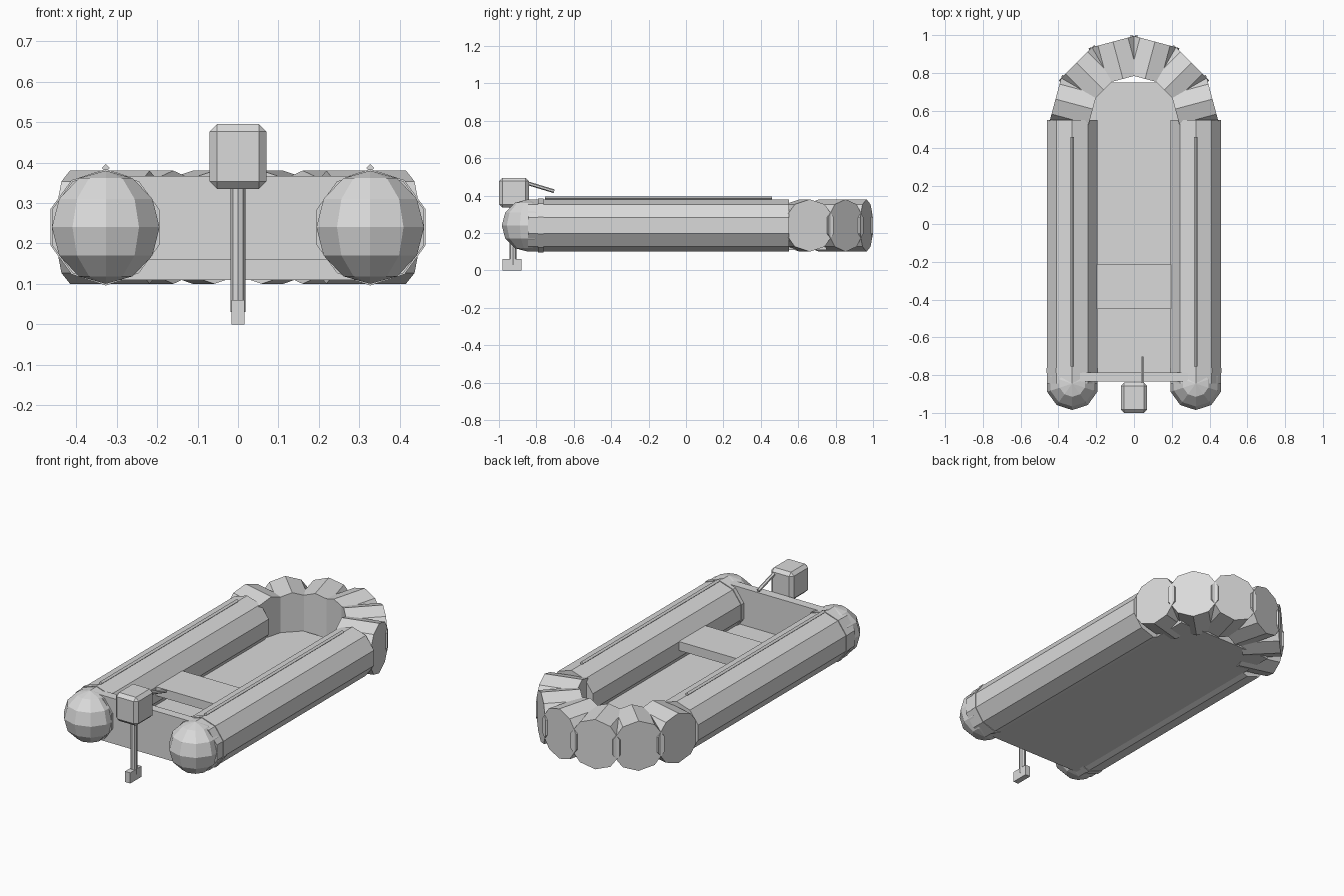
import bpy, bmesh
from math import sin, cos, pi, radians
from mathutils import Vector, Matrix

default_cube = bpy.data.objects.get("Cube")
if default_cube:
    bpy.data.objects.remove(default_cube)

grey = bpy.data.materials.new("light grey")
grey.use_nodes = True
colour = (0.7, 0.7, 0.7, 1)
grey.diffuse_color = colour
grey.node_tree.nodes["Principled BSDF"].inputs["Base Color"].default_value = colour


def finish(name, bm):
    bmesh.ops.recalc_face_normals(bm, faces=bm.faces)
    mesh = bpy.data.meshes.new(name)
    bm.to_mesh(mesh)
    bm.free()
    mesh.materials.append(grey)
    obj = bpy.data.objects.new(name, mesh)
    bpy.context.collection.objects.link(obj)
    return obj


def rod(name, start, end, radius, sides):
    """Flat-sided cylinder between two points, with one ridge facing up."""
    start, end = Vector(start), Vector(end)
    axis = (end - start).normalized()
    side = axis.cross((0, 0, 1))
    side = side.normalized() if side.length > 0.01 else Vector((1, 0, 0))
    up = side.cross(axis)
    bm = bmesh.new()
    rings = []
    for centre in (start, end):
        rings.append([bm.verts.new(centre + radius * (up * cos(t) + side * sin(t)))
                      for t in (2 * pi * i / sides for i in range(sides))])
        bm.faces.new(rings[-1])
    for i in range(sides):
        j = (i + 1) % sides
        bm.faces.new((rings[0][i], rings[0][j], rings[1][j], rings[1][i]))
    return finish(name, bm)


def box(name, low, high, bevel=0):
    low, high = Vector(low), Vector(high)
    bm = bmesh.new()
    bmesh.ops.create_cube(bm, size=1, matrix=Matrix.Translation((low + high) / 2)
                          @ Matrix.Diagonal((*(high - low), 1)))
    obj = finish(name, bm)
    if bevel:
        mod = obj.modifiers.new("bevel", "BEVEL")
        mod.width = bevel
        mod.segments = 1
    return obj


TUBE_X, TUBE_Z, TUBE_R, BOW_Y, STERN_Y = 0.327, 0.24, 0.14, 0.55, -0.845

# Side tubes with rounded stern ends, bands and grab ropes
for label, s in (("left", 1), ("right", -1)):
    x = s * TUBE_X
    rod(label + "_tube", (x, STERN_Y, TUBE_Z), (x, BOW_Y, TUBE_Z), TUBE_R, 10)
    rod(label + "_band", (x, -0.79, TUBE_Z), (x, -0.763, TUBE_Z), 0.144, 10)
    rod(label + "_rope", (x, -0.755, 0.386), (x, 0.46, 0.386), 0.01, 4)
    bm = bmesh.new()
    bmesh.ops.create_uvsphere(bm, u_segments=10, v_segments=6, radius=TUBE_R,
                              matrix=Matrix.Translation((x, STERN_Y, TUBE_Z)))
    finish(label + "_stern_cap", bm)

# Bow made of six short drums fanned around a half circle
for i in range(6):
    a = radians(15 + 30 * i)
    inner, outer = [(r * cos(a), BOW_Y + r * sin(a), TUBE_Z) for r in (0.226, 0.43)]
    rod(f"bow_segment_{i + 1}", inner, outer, TUBE_R, 10)

# Floor, transom and bench
box("floor", (-0.3, -0.83, 0.11), (0.3, 0.75, 0.16))
box("transom", (-0.29, -0.835, 0.16), (0.29, -0.785, 0.367))
box("seat", (-0.202, -0.45, 0.235), (0.202, -0.215, 0.285))

# Outboard motor
box("motor_cowl", (-0.07, -1, 0.335), (0.07, -0.84, 0.495), 0.018)
rod("motor_shaft", (0, -0.925, 0.03), (0, -0.925, 0.35), 0.018, 8)
box("motor_foot", (-0.016, -0.98, 0), (0.016, -0.88, 0.06))
rod("tiller", (0.045, -0.87, 0.473), (0.045, -0.705, 0.423), 0.01, 6)
